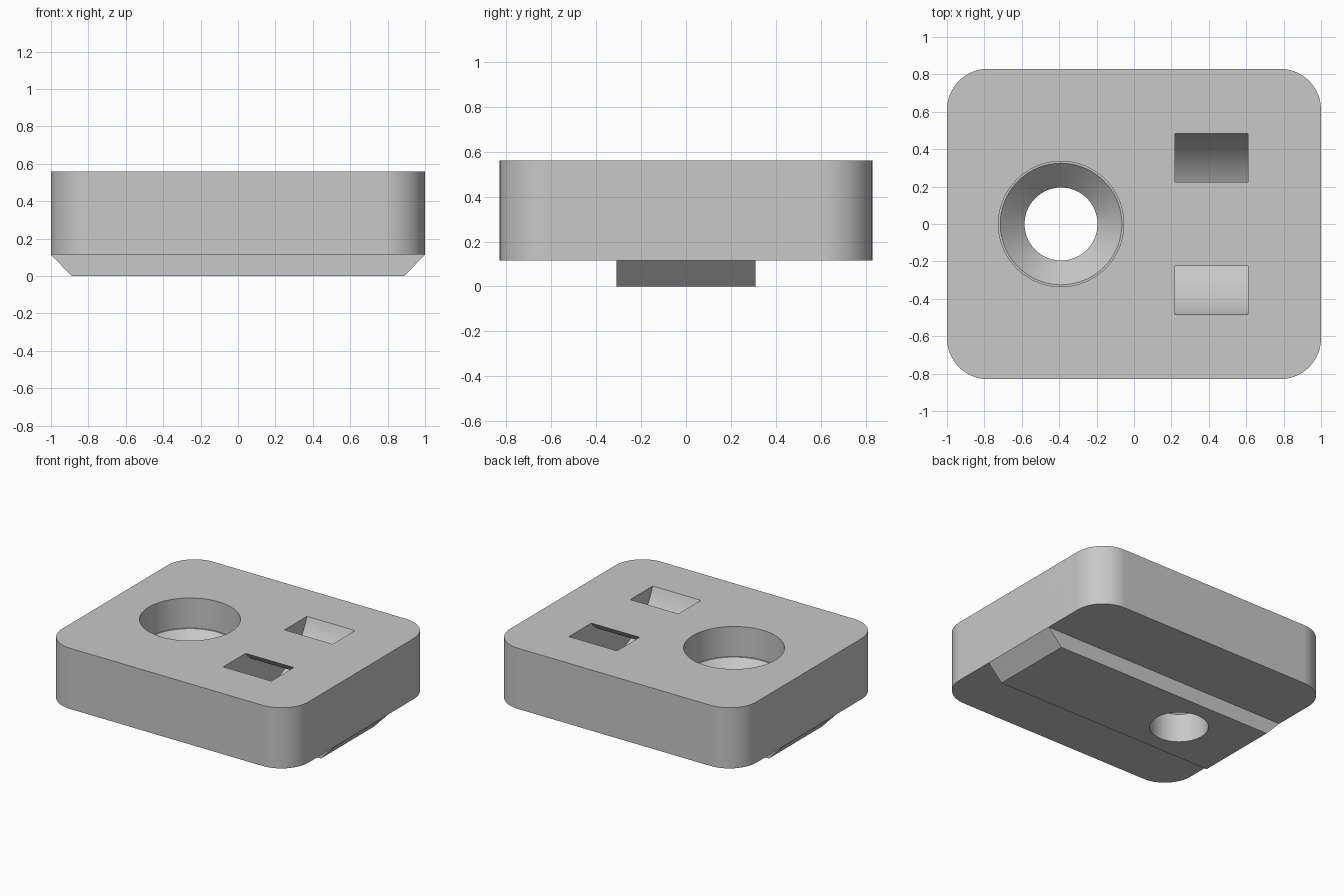
import bpy
import bmesh
import math
from mathutils import Vector

cube = bpy.data.objects.get("Cube")
if cube:
    bpy.data.objects.remove(cube, do_unlink=True)

TOP, STEP = 0.56, 0.115          # top of the body, underside of the body
HALF_X, HALF_Y, CORNER = 1.0, 0.83, 0.22

grey = bpy.data.materials.new("plain_grey")
grey.use_nodes = True
grey.diffuse_color = (0.58, 0.58, 0.58, 1)
grey.node_tree.nodes["Principled BSDF"].inputs["Base Color"].default_value = grey.diffuse_color


def finish(name, bm):
    bmesh.ops.recalc_face_normals(bm, faces=bm.faces)
    mesh = bpy.data.meshes.new(name)
    bm.to_mesh(mesh)
    bm.free()
    mesh.materials.append(grey)
    obj = bpy.data.objects.new(name, mesh)
    bpy.context.collection.objects.link(obj)
    return obj


def prism(name, points, direction):
    """Closed outline extruded along a direction."""
    bm = bmesh.new()
    face = bm.faces.new([bm.verts.new(p) for p in points])
    ext = bmesh.ops.extrude_face_region(bm, geom=[face], use_keep_orig=True)
    moved = [g for g in ext["geom"] if isinstance(g, bmesh.types.BMVert)]
    bmesh.ops.translate(bm, verts=moved, vec=direction)
    return finish(name, bm)


def lathe(name, profile, centre, steps=96):
    """Profile of (radius, z) spun about a vertical axis, ends capped."""
    bm = bmesh.new()
    verts = [bm.verts.new((centre + r, 0, z)) for r, z in profile]
    edges = [bm.edges.new(pair) for pair in zip(verts, verts[1:])]
    bmesh.ops.spin(bm, geom=verts + edges, cent=(centre, 0, 0), axis=(0, 0, 1),
                   angle=math.tau, steps=steps)
    bmesh.ops.remove_doubles(bm, verts=bm.verts, dist=0.0005)
    bmesh.ops.holes_fill(bm, edges=[e for e in bm.edges if e.is_boundary], sides=0)
    return finish(name, bm)


def arc(radius, start, end, steps):
    for i in range(steps + 1):
        a = math.radians(start + (end - start) * i / steps)
        yield radius * math.cos(a), radius * math.sin(a)


def combine(target, tool, operation):
    mod = target.modifiers.new(operation.lower(), 'BOOLEAN')
    mod.object, mod.operation, mod.solver = tool, operation, 'EXACT'
    bpy.context.view_layer.objects.active = target
    bpy.ops.object.modifier_apply(modifier=mod.name)
    bpy.data.objects.remove(tool, do_unlink=True)


# Rounded rectangular body
outline = []
for k, (sx, sy) in enumerate([(1, 1), (-1, 1), (-1, -1), (1, -1)]):
    for px, py in arc(CORNER, 90 * k, 90 * k + 90, 16):
        outline.append((sx * (HALF_X - CORNER) + px, sy * (HALF_Y - CORNER) + py, STEP))
body = prism("mounting_block", outline, Vector((0, 0, TOP - STEP)))

# Locating rib underneath, with sloped ends
side = [(0.89, 0), (1, STEP), (0.95, 0.15)]
rib_outline = side + [(-x, z) for x, z in reversed(side)]
rib = prism("rib", [(x, -0.31, z) for x, z in rib_outline], Vector((0, 0.62, 0)))
combine(body, rib, 'UNION')

# Countersunk screw hole
hole = lathe("screw_hole", [(0.195, -0.1), (0.195, 0.21), (0.325, 0.34),
                            (0.335, 0.34), (0.335, 0.7)], -0.39)
combine(body, hole, 'DIFFERENCE')

# Curved strap channel that opens as two slots in the top
ARC_Z = 0.733
ring = list(arc(0.515, 180, 360, 64)) + list(arc(0.284, 360, 180, 64))
channel = prism("strap_channel", [(0.22, y, ARC_Z + z) for y, z in ring], Vector((0.39, 0, 0)))
combine(body, channel, 'DIFFERENCE')

# Smooth the curved walls, keep the edges crisp
bpy.ops.object.select_all(action='DESELECT')
body.select_set(True)
bpy.context.view_layer.objects.active = body
bpy.ops.object.shade_smooth_by_angle(angle=math.radians(25))
weighted = body.modifiers.new("weighted_normals", 'WEIGHTED_NORMAL')
weighted.keep_sharp = True
